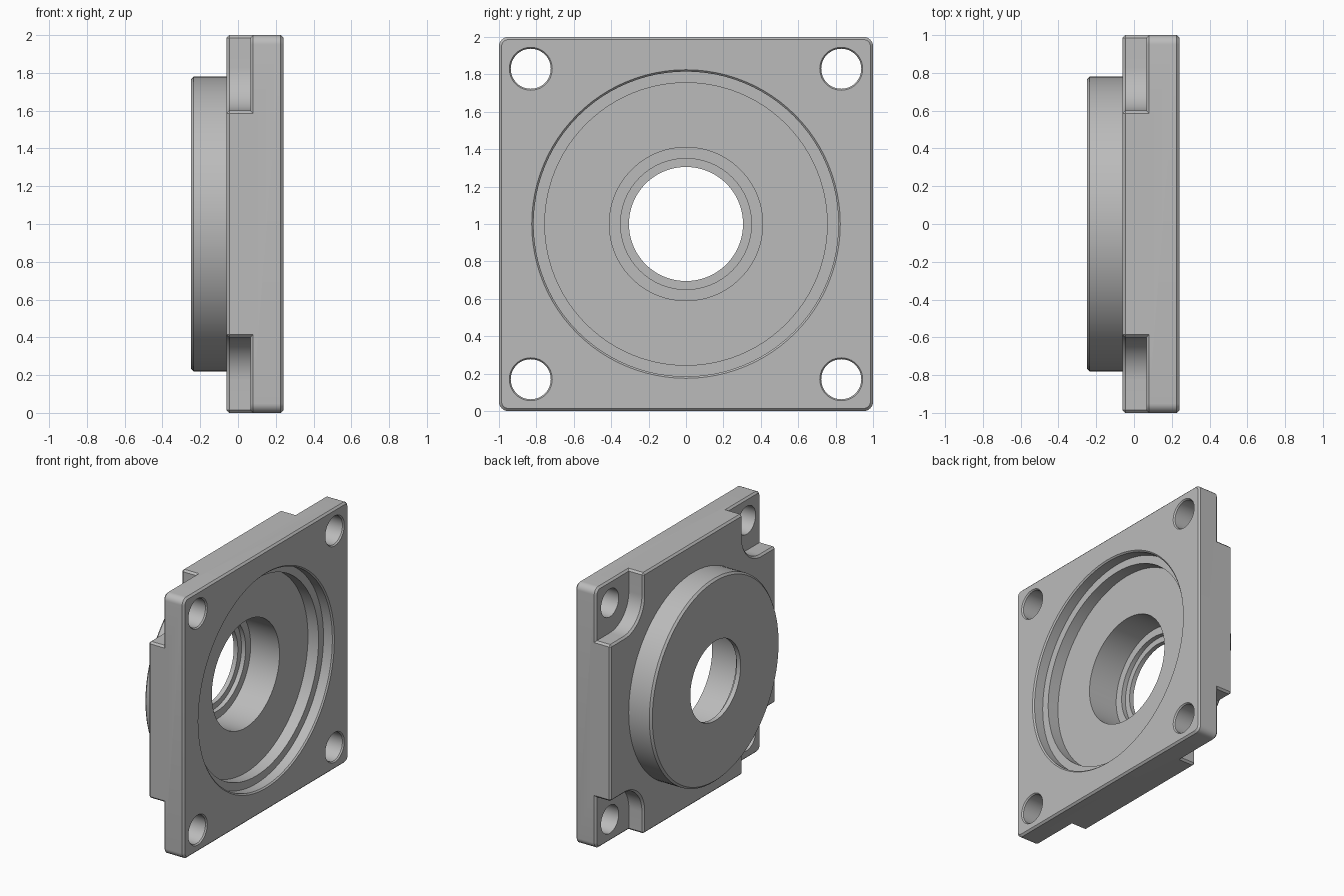
import bpy, bmesh
from math import cos, sin, pi

if "Cube" in bpy.data.objects:
    bpy.data.objects.remove(bpy.data.objects["Cube"])

grey = bpy.data.materials.new("machined_grey")
grey.use_nodes = True
colour = (0.5, 0.5, 0.5, 1)
grey.diffuse_color = colour
grey.node_tree.nodes["Principled BSDF"].inputs["Base Color"].default_value = colour

MID = 1.0        # height of the bore axis
BACK, FRONT = -0.06, 0.24
FLOOR = 0.065    # corner pocket floor
CHAMFER = 0.014
HOLE = 0.83      # bolt hole offset from the axis


def skin(name, rings):
    """Join rings of points into a closed solid with flat end caps."""
    bm = bmesh.new()
    rows = [[bm.verts.new(p) for p in ring] for ring in rings]
    n = len(rows[0])
    for a, b in zip(rows, rows[1:]):
        for i in range(n):
            j = (i + 1) % n
            bm.faces.new((a[i], a[j], b[j], b[i]))
    bm.faces.new(rows[0])
    bm.faces.new(rows[-1])
    bmesh.ops.recalc_face_normals(bm, faces=bm.faces)
    mesh = bpy.data.meshes.new(name)
    bm.to_mesh(mesh)
    bm.free()
    mesh.materials.append(grey)
    obj = bpy.data.objects.new(name, mesh)
    bpy.context.collection.objects.link(obj)
    return obj


def lathe(name, profile, y=0, z=MID, n=96):
    """Turn (x, radius) pairs about an axis along x."""
    return skin(name, [[(x, y + r * cos(2 * pi * i / n), z + r * sin(2 * pi * i / n))
                        for i in range(n)] for x, r in profile])


def prism(name, outline, x0, x1):
    return skin(name, [[(x, y, MID + z) for y, z in outline] for x in (x0, x1)])


def four_corners(corner):
    """Repeat a corner's points at each quarter turn."""
    points = []
    for _ in range(4):
        points += corner
        corner = [(-z, y) for y, z in corner]
    return points


def arc(centre, radius, start, end, steps):
    angles = [start + (end - start) * i / steps for i in range(steps + 1)]
    return [(centre + radius * cos(a), centre + radius * sin(a)) for a in angles]


def apply(obj, mod):
    bpy.context.view_layer.objects.active = obj
    bpy.ops.object.modifier_apply(modifier=mod.name)


def chamfer(obj):
    mod = obj.modifiers.new("chamfer", "BEVEL")
    mod.width = CHAMFER
    mod.segments = 1
    mod.limit_method = "ANGLE"
    mod.angle_limit = pi / 3
    mod.use_clamp_overlap = False
    apply(obj, mod)


def combine(obj, tool, operation):
    mod = obj.modifiers.new("combine", "BOOLEAN")
    mod.operation = operation
    mod.solver = "EXACT"
    mod.object = tool
    apply(obj, mod)
    bpy.data.objects.remove(tool)


# Square flange with rounded corners
flange = prism("flange_housing", four_corners(arc(0.95, 0.05, 0, pi / 2, 8)), FLOOR, FRONT)
chamfer(flange)

# Raised back block with a rounded notch at each corner
notch = [(1, 0.6)] + arc(HOLE, 0.23, 1.5 * pi, pi, 16) + [(0.6, 1)]
block = prism("back_block", four_corners(notch), BACK, 0.12)
chamfer(block)
combine(flange, block, "UNION")

# Round boss on the back
boss = lathe("boss", [(-0.25, 0.765), (-0.235, 0.78), (0.0, 0.78)])
combine(flange, boss, "UNION")

# Stepped recess and through bore
bore = lathe("bore_cutter", [
    (0.3, 0.825), (FRONT, 0.825), (0.23, 0.815), (0.155, 0.815),
    (0.155, 0.755), (0.065, 0.755), (0.065, 0.41), (-0.18, 0.41),
    (-0.18, 0.35), (-0.215, 0.35), (-0.215, 0.305), (-0.3, 0.305)])
combine(flange, bore, "DIFFERENCE")

# Bolt holes
for sy in (-1, 1):
    for sz in (-1, 1):
        hole = lathe("hole_cutter", [(0.3, 0.115), (FRONT, 0.115), (0.23, 0.107), (0.0, 0.107)],
                     sy * HOLE, MID + sz * HOLE, 48)
        combine(flange, hole, "DIFFERENCE")

# Smooth round walls, crisp edges
bpy.ops.object.select_all(action="DESELECT")
flange.select_set(True)
bpy.context.view_layer.objects.active = flange
bpy.ops.object.shade_smooth_by_angle(angle=pi / 6)
